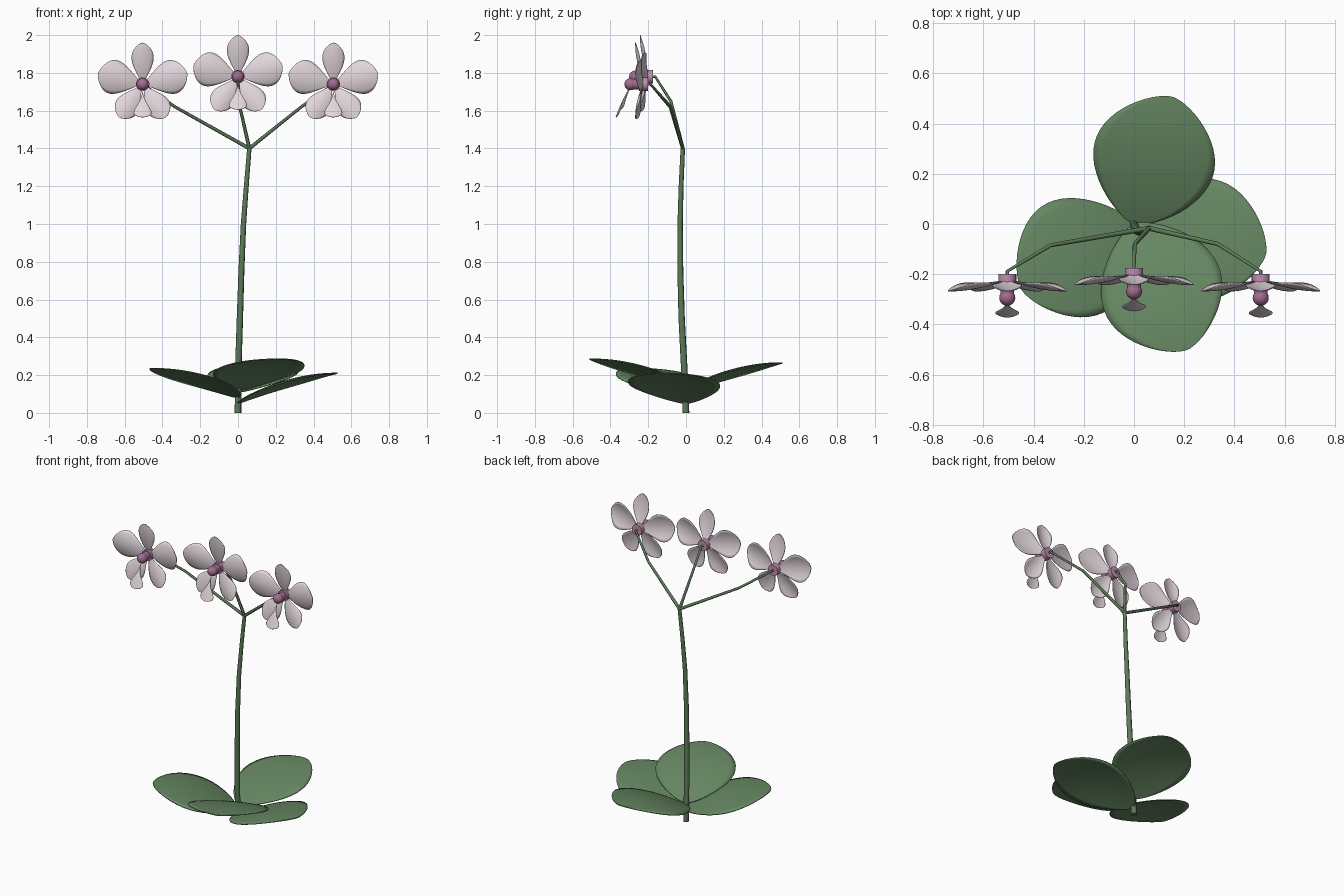
import bpy, math
from mathutils import Vector

if "Cube" in bpy.data.objects:
    bpy.data.objects.remove(bpy.data.objects["Cube"])


def material(name, rgb):
    m = bpy.data.materials.new(name)
    m.diffuse_color = (*rgb, 1)
    m.use_nodes = True
    m.node_tree.nodes["Principled BSDF"].inputs["Base Color"].default_value = m.diffuse_color
    return m


LEAF = material("leaf green", (0.13, 0.24, 0.12))
STEM = material("stem green", (0.11, 0.20, 0.10))
PETAL = material("pale pink white", (0.77, 0.68, 0.72))
MAUVE = material("mauve", (0.52, 0.27, 0.42))
PLUM = material("plum", (0.36, 0.15, 0.28))


def finish(obj, name, mat, angle=50):
    obj.name = name
    obj.data.materials.clear()
    obj.data.materials.append(mat)
    bpy.ops.object.select_all(action='DESELECT')
    obj.select_set(True)
    bpy.context.view_layer.objects.active = obj
    bpy.ops.object.shade_smooth_by_angle(angle=math.radians(angle))
    return obj


def blade(name, mat, origin, along, normal, length, half, peak, blunt, rise, cup,
          bow=2.0, thick=0.004, nu=22, nv=10):
    """Leaf or petal: widest at 'peak' of its length, arched by 'rise', edges bent by 'cup'."""
    x = Vector(along).normalized()
    z = Vector(normal).normalized()
    y = z.cross(x)
    power = math.log(0.5) / math.log(peak)
    verts, faces = [], []
    for i in range(nu + 1):
        u = 0.003 + 0.996 * (1 - math.cos(math.pi * i / nu)) / 2
        w = half * math.sin(math.pi * u ** power) ** blunt
        for j in range(nv + 1):
            v = 2 * j / nv - 1
            h = rise * (bow * u - (bow - 1) * u * u) + cup * (v * w / half) ** 2
            verts.append(Vector(origin) + x * (length * u) + y * (w * v) + z * h)
    for i in range(nu):
        for j in range(nv):
            a = i * (nv + 1) + j
            faces.append((a, a + nv + 1, a + nv + 2, a + 1))
    me = bpy.data.meshes.new(name)
    me.from_pydata([tuple(p) for p in verts], [], faces)
    obj = bpy.data.objects.new(name, me)
    bpy.context.collection.objects.link(obj)
    s = obj.modifiers.new("thickness", 'SOLIDIFY')
    s.thickness = thick
    s.offset = 0
    return finish(obj, name, mat)


def tube(name, mat, points, radii):
    """Tapered round stalk along a polyline."""
    cu = bpy.data.curves.new(name, 'CURVE')
    cu.dimensions = '3D'
    cu.bevel_depth = 1
    cu.bevel_resolution = 2
    cu.use_fill_caps = True
    sp = cu.splines.new('POLY')
    sp.points.add(len(points) - 1)
    for p, co, r in zip(sp.points, points, radii):
        p.co = (*co, 1)
        p.radius = r
    obj = bpy.data.objects.new(name, cu)
    bpy.context.collection.objects.link(obj)
    bpy.ops.object.select_all(action='DESELECT')
    obj.select_set(True)
    bpy.context.view_layer.objects.active = obj
    bpy.ops.object.convert(target='MESH')
    return finish(bpy.context.object, name, mat)


def drum(name, mat, centre, radius, depth):
    """Short cylinder lying along y."""
    bpy.ops.mesh.primitive_cylinder_add(vertices=20, radius=radius, depth=depth,
                                        location=centre, rotation=(math.pi / 2, 0, 0))
    finish(bpy.context.object, name, mat, 40)


# Main stem, gently curved
FORK = (0.06, -0.017, 1.4)
tube("main_stem", STEM,
     [(0, 0, 0), (0.002, -0.01, 0.25), (0.01, -0.023, 0.5), (0.018, -0.03, 0.75),
      (0.029, -0.031, 1.0), (0.044, -0.026, 1.2), FORK],
     [0.018, 0.0175, 0.017, 0.016, 0.0145, 0.013, 0.012])

# Basal leaves: angle, length, base height, rise
for n, (deg, length, z0, rise) in enumerate([(73, 0.53, 0.11, 0.155), (-13, 0.54, 0.05, 0.16),
                                             (-67, 0.545, 0.12, 0.165), (210, 0.52, 0.08, 0.155)]):
    a = math.radians(deg)
    blade(f"leaf_{n + 1}", LEAF, (0, 0, z0), (math.cos(a), math.sin(a), 0), (0, 0, 1),
          length, 0.245, 0.52, 0.62, rise, -0.02, thick=0.006, nu=28, nv=14)


def flower(tag, x, y, z):
    # Petals and sepals: angle, length, half width, widest point
    for part, deg, length, half, peak in [
            ("top_sepal", 90, 0.22, 0.058, 0.64),
            ("right_petal", 14, 0.243, 0.09, 0.66), ("left_petal", 166, 0.243, 0.09, 0.66),
            ("right_low_sepal", -55, 0.215, 0.064, 0.68), ("left_low_sepal", 235, 0.215, 0.064, 0.68)]:
        a = math.radians(deg)
        blade(f"{tag}_{part}", PETAL, (x, y - 0.018, z), (math.cos(a), 0, math.sin(a)),
              (0, -1, 0), length, half, peak, 0.65, 0.049, -0.025 * half / 0.09)
    # Lip, hanging down and forward, fanned at the tip
    blade(f"{tag}_lip", PETAL, (x, y - 0.10, z - 0.02), (0, -0.34, -0.94), (0, -0.94, 0.34),
          0.17, 0.047, 0.83, 0.6, 0.014, -0.008)
    # Hub, column neck and rounded column head
    drum(f"{tag}_hub", MAUVE, (x, y - 0.024, z), 0.036, 0.048)
    drum(f"{tag}_neck", PLUM, (x, y - 0.06, z), 0.027, 0.05)
    bpy.ops.mesh.primitive_uv_sphere_add(segments=20, ring_count=12, radius=0.032,
                                         location=(x, y - 0.094, z))
    finish(bpy.context.object, f"{tag}_column_head", PLUM)


# Flower stalks, bent once on the way to each flower
for tag, mid, end in [("left_flower", (-0.333, -0.085, 1.62), (-0.505, -0.2, 1.74)),
                      ("middle_flower", (0.003, -0.08, 1.65), (0, -0.175, 1.78)),
                      ("right_flower", (0.335, -0.08, 1.62), (0.505, -0.2, 1.74))]:
    tube(f"{tag}_stalk", STEM, [FORK, mid, (end[0], end[1] + 0.012, end[2]),
                                (end[0], end[1] - 0.01, end[2])], [0.01, 0.008, 0.007, 0.007])
    flower(tag, *end)
